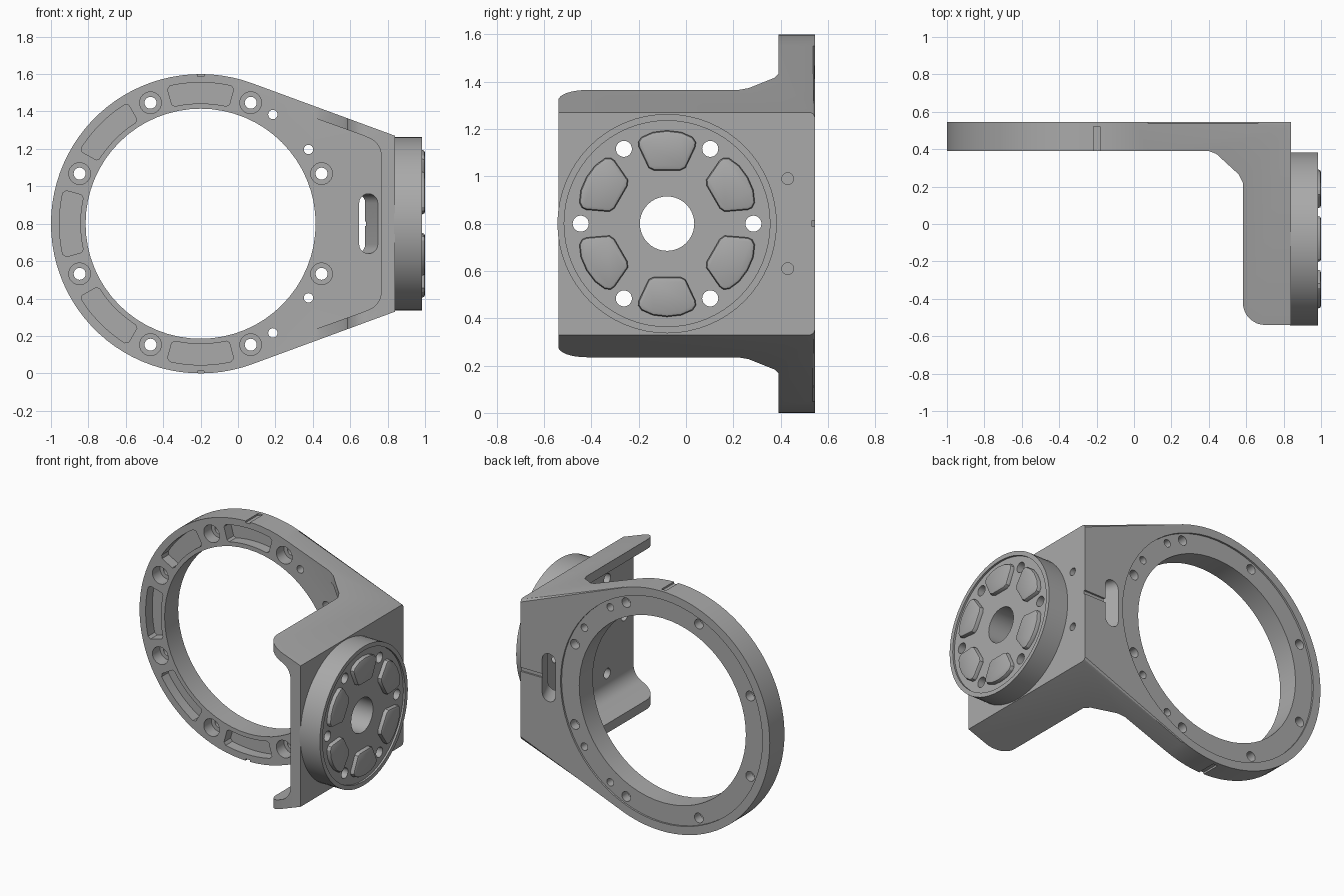
import bpy, bmesh
from math import sin, cos, pi, radians
from mathutils import Vector

cube = bpy.data.objects.get("Cube")
if cube:
    bpy.data.objects.remove(cube, do_unlink=True)

metal = bpy.data.materials.new("satin grey")
metal.use_nodes = True
GREY = (0.40, 0.40, 0.40, 1)
metal.diffuse_color = GREY
metal.node_tree.nodes["Principled BSDF"].inputs["Base Color"].default_value = GREY

RING = (-0.2, 0.8)     # ring centre in x, z
HUB = (-0.08, 0.8)     # hub centre in y, z
FRONT, BACK = 0.39, 0.545
SIDE = 0.84            # outer face of the side plate


def place(axis, p, d):
    if axis == "x":
        return Vector((d, p[0], p[1]))
    if axis == "y":
        return Vector((p[0], d, p[1]))
    return Vector((p[0], p[1], d))


def prism(name, pts, axis, a, b, slant=0, bevel=0, keep=None):
    """Extrude a 2D outline along an axis, optionally slanted or bevelled at the b end."""
    bm = bmesh.new()
    lo = [bm.verts.new(place(axis, p, a)) for p in pts]
    hi = [bm.verts.new(place(axis, (p[0] + slant, p[1]), b)) for p in pts]
    bm.faces.new(lo)
    cap = bm.faces.new(hi)
    n = len(pts)
    for i in range(n):
        j = (i + 1) % n
        bm.faces.new((lo[i], lo[j], hi[j], hi[i]))
    if bevel:
        edges = [e for e in cap.edges
                 if keep is None or keep((e.verts[0].co + e.verts[1].co) / 2)]
        bmesh.ops.bevel(bm, geom=edges, offset=bevel, segments=2,
                        profile=0.5, affect="EDGES")
    bmesh.ops.recalc_face_normals(bm, faces=bm.faces)
    me = bpy.data.meshes.new(name)
    bm.to_mesh(me)
    bm.free()
    me.materials.append(metal)
    ob = bpy.data.objects.new(name, me)
    bpy.context.collection.objects.link(ob)
    return ob


def arc(c, r, a0, a1, n):
    return [(c[0] + r * cos(radians(a0 + (a1 - a0) * i / n)),
             c[1] + r * sin(radians(a0 + (a1 - a0) * i / n))) for i in range(n + 1)]


def circle(c, r, n=24):
    return arc(c, r, 0, 360, n)[:-1]


def polar(c, r, deg):
    return (c[0] + r * cos(radians(deg)), c[1] + r * sin(radians(deg)))


def boolean(ob, tool, op="DIFFERENCE"):
    mod = ob.modifiers.new("cut", "BOOLEAN")
    mod.operation, mod.solver, mod.object = op, "EXACT", tool
    bpy.context.view_layer.objects.active = ob
    bpy.ops.object.modifier_apply(modifier=mod.name)
    bpy.data.objects.remove(tool, do_unlink=True)


def cut(ob, *args, **kw):
    boolean(ob, prism("cutter", *args, **kw))


# Bracket: teardrop outline crossed with an L-shaped plan
top_z = RING[1] + 0.47
teardrop = arc(RING, 0.8, 70, 290, 56) + [(SIDE, 1.6 - top_z), (SIDE, top_z)]
bracket = prism("ring_bracket", teardrop, "y", -0.54, BACK,
                bevel=0.02, keep=lambda m: m.x < SIDE - 0.01)
plan = [(-1.2, 0.7), (-1.2, FRONT), (0.4, FRONT), (0.44, 0.375), (0.56, 0.265), (0.582, 0.22)]
plan += arc((0.702, -0.42), 0.12, 180, 270, 8) + [(1, -0.54), (1, 0.7)]
boolean(bracket, prism("plan", plan, "z", -0.2, 1.8), "INTERSECT")

# Open channel between the two flanges
upper = [(0.2, 1.44), (0.66, 1.275)] + arc((0.665, 1.165), 0.1, 70, 0, 8)
lower = [(x, 1.6 - z) for x, z in reversed(upper)]
cut(bracket, upper + lower, "y", -1, FRONT)

# Bore and shallow seat on the back
cut(bracket, circle(RING, 0.615, 64), "y", 0, 1)
cut(bracket, circle(RING, 0.745, 64), "y", BACK - 0.012, 1)

# Counterbored bolt holes
for k in range(8):
    c = polar(RING, 0.7, 22.5 + 45 * k)
    cut(bracket, circle(c, 0.058), "y", 0.3, FRONT + 0.08)
    cut(bracket, circle(c, 0.032), "y", 0.3, 0.7)

# Small pin holes
for deg in (34.5, 56.5, -34.5, -56.5):
    cut(bracket, circle(polar(RING, 0.7, deg), 0.025, 16), "y", 0.3, 0.7)

# Arc-shaped pockets with softened corners
for deg in range(90, 271, 45):
    pocket = (arc(RING, 0.755, deg - 12.5, deg + 12.5, 10)
              + [polar(RING, 0.74, deg + 13.8), polar(RING, 0.655, deg + 13.6)]
              + arc(RING, 0.643, deg + 12.3, deg - 12.3, 10)
              + [polar(RING, 0.655, deg - 13.6), polar(RING, 0.74, deg - 13.8)])
    cut(bracket, pocket, "y", 0.3, FRONT + 0.07)

# Slanted cable slot and index marks
slot = arc((0.7, 0.91), 0.05, 0, 180, 10) + arc((0.7, 0.69), 0.05, 180, 360, 10)
cut(bracket, slot, "y", FRONT - 0.005, 0.58, slant=-0.085)


def box(x0, x1, z0, z1):
    return [(x0, z0), (x1, z0), (x1, z1), (x0, z1)]


cut(bracket, box(0.62, 0.9, 0.787, 0.813), "y", BACK - 0.012, 0.7)
for z in (0, 1.6):
    cut(bracket, box(-0.217, -0.183, z - 0.012, z + 0.012), "y", 0.3, 0.52)

# Blind holes beside the hub
for z in (0.61, 0.99):
    cut(bracket, circle((0.43, z), 0.025, 16), "x", SIDE - 0.05, 1)

# Hub disc with raised rim
hub = prism("hub_disc", circle(HUB, 0.4635, 64), "x", SIDE - 0.005, 0.985,
            bevel=0.006)
cut(hub, circle(HUB, 0.435, 64), "x", 0.972, 1.1)

# Centre bore and bolt circle through the hub and side plate
for part in (hub, bracket):
    cut(part, circle(HUB, 0.115, 40), "x", 0.5, 1.2)
    for k in range(6):
        cut(part, circle(polar(HUB, 0.365, 60 * k), 0.034), "x", 0.5, 1.2)

# Raised pads around the hub
half = [(0.055, 0.225), (0.078, 0.236), (0.12, 0.325), (0.122, 0.345),
        (0.108, 0.366), (0.06, 0.387)]
outline = half + [(0, 0.394)] + [(-t, r) for t, r in reversed(half)]
pads = []
for k in range(6):
    a = radians(60 * k)
    pts = [(HUB[0] + t * cos(a) - r * sin(a), HUB[1] + t * sin(a) + r * cos(a))
           for t, r in outline]
    pads.append(prism("hub_pad_%d" % (k + 1), pts, "x", 0.965, 1.0, bevel=0.014))

# Smooth the curved faces, keep the machined edges sharp
bpy.ops.object.select_all(action="DESELECT")
for ob in [bracket, hub] + pads:
    ob.select_set(True)
bpy.context.view_layer.objects.active = bracket
bpy.ops.object.shade_smooth_by_angle(angle=radians(25))
